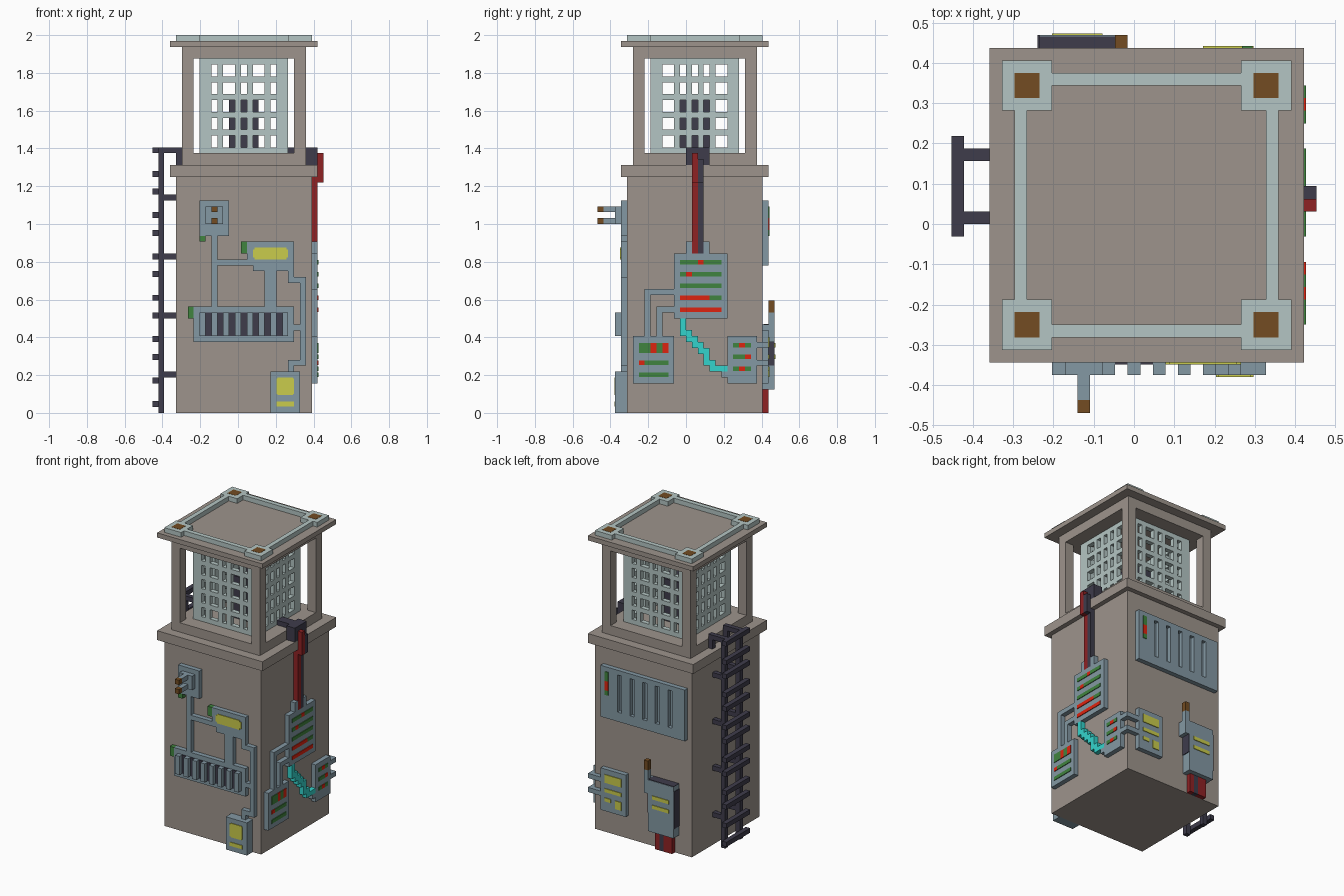
import bpy

if "Cube" in bpy.data.objects:
    bpy.data.objects.remove(bpy.data.objects["Cube"])

U = 1 / 32                      # one block of the grid
OX, OY = -14.5 * U, -15 * U     # grid origin


def material(name, rgb):
    lin = [((c / 255 + 0.055) / 1.055) ** 2.4 for c in rgb]
    m = bpy.data.materials.new(name)
    m.diffuse_color = (*lin, 1)
    m.use_nodes = True
    m.node_tree.nodes["Principled BSDF"].inputs["Base Color"].default_value = m.diffuse_color
    return m


STONE = material("stone_taupe", (157, 148, 140))
STEEL = material("blue_grey_steel", (131, 152, 163))
PALE = material("pale_grille", (180, 197, 195))
DARK = material("dark_metal", (62, 60, 75))
BROWN = material("brown", (115, 76, 34))
CABLE_RED = material("cable_red", (143, 34, 36))
RED = material("signal_red", (222, 36, 16))
GREEN = material("signal_green", (64, 132, 62))
YELLOW = material("yellow", (202, 204, 76))
CYAN = material("cyan", (52, 212, 204))


def boxes(name, mat, items):
    """One object from boxes (i0, i1, j0, j1, k0, k1) in grid blocks."""
    verts, faces = [], []
    for i0, i1, j0, j1, k0, k1 in items:
        n = len(verts)
        verts += [(OX + i * U, OY + j * U, k * U)
                  for k in (k0, k1) for j in (j0, j1) for i in (i0, i1)]
        faces += [[n + a for a in f] for f in (
            (0, 2, 3, 1), (4, 5, 7, 6), (0, 1, 5, 4),
            (2, 6, 7, 3), (0, 4, 6, 2), (1, 3, 7, 5))]
    me = bpy.data.meshes.new(name)
    me.from_pydata(verts, [], faces)
    me.materials.append(mat)
    ob = bpy.data.objects.new(name, me)
    bpy.context.collection.objects.link(ob)
    return ob


T = 0.15  # thickness of painted plates, in blocks


def front(items, depth=1, base=5):
    return [(a, b, base - depth, base, c, d) for a, b, c, d in items]


def back(items, depth=1, base=28):
    return [(a, b, base, base + depth, c, d) for a, b, c, d in items]


def right(items, depth=1, base=27):
    return [(base, base + depth, a, b, c, d) for a, b, c, d in items]


def bar(items, m=0.12):
    return [(a, b, c + m, d - m) for a, b, c, d in items]


# tower body, ledge, open frame and roof slab
boxes("tower_body", STONE, [(4, 27, 5, 28, 0, 40)])
boxes("ledge", STONE, [(3, 28, 4, 29, 40, 42)])
boxes("room_base", STONE, [(5, 26, 6, 27, 42, 44)])
boxes("room_posts", STONE, [(i, i + 2, j, j + 2, 44, 60) for i in (5, 24) for j in (6, 25)])
boxes("room_header", STONE, [(5, 26, 6, 27, 60, 62)])
boxes("roof_slab", STONE, [(3, 28, 4, 29, 62, 63)])

# roof trim
boxes("roof_corner_pads", PALE, [(i, i + 4, j, j + 4, 63, 64) for i in (4, 23) for j in (5, 24)])
boxes("roof_trim_strips", PALE,
      [(8, 23, j, j + 1, 63, 64) for j in (6, 26)] +
      [(i, i + 1, 9, 24, 63, 64) for i in (5, 25)])
boxes("roof_corner_caps", BROWN,
      [(i, i + 2, j, j + 2, 63.5, 64.04) for i in (5, 24) for j in (6, 25)])

# grille cage around a dark core
FX = [(10, 11), (12, 14), (15, 16), (17, 19), (20, 21)]
SY = [(11, 13), (14, 15), (16, 17), (18, 19), (20, 22)]
HZ = [(45, 47), (48, 50), (51, 53), (54, 56), (57, 59)]


def grille(lo, hi, cols):
    out, edge = [], lo
    rails = list(zip([44] + [b for _, b in HZ], [a for a, _ in HZ] + [60]))
    for a, b in cols:
        out.append((edge, a, 44, 60))
        out += [(a, b, c, d) for c, d in rails]
        edge = b
    return out + [(edge, hi, 44, 60)]


boxes("grille_front_back", PALE,
      back(grille(8, 23, FX), 1, 9) + back(grille(8, 23, FX), 1, 23))
boxes("grille_sides", PALE,
      right(grille(10, 23, SY), 1, 8) + right(grille(10, 23, SY), 1, 22))
boxes("core", DARK, [(13, 18, 14, 19, 44, 53)])

# ladder on the left side
boxes("ladder_rails", DARK, [(1, 2, j, j + 1, 0, 45) for j in (15, 20)])
boxes("ladder_rungs", DARK,
      [(0, 1, 14, 22, k, k + 1) for k in (1, 5, 9, 12, 16, 19, 23, 26, 30, 33, 37, 40, 44)])
boxes("ladder_brackets", DARK,
      [(2, 4, j, j + 1, k, k + 1) for j in (15, 20) for k in (6, 16, 26, 36)])
boxes("ladder_hooks", DARK,
      [b for j in (15, 20) for b in ((2, 5, j, j + 1, 44, 45), (4, 5, j, j + 1, 42, 44))])

# front: sensor box with two prongs
boxes("sensor_box", STEEL, front([(8, 13, 30, 36)]) + front([(9, 12, 32, 35)], 1, 4))
boxes("sensor_prongs", STEEL, [(10, 11, 1, 3, k, k + 1) for k in (32, 34)])
boxes("sensor_tips", BROWN, [(10, 11, 0, 1, k, k + 1) for k in (32, 34)])
# front: pipes
boxes("front_pipes", STEEL, front([
    (10, 11, 18, 30), (11, 16, 25, 26), (19, 21, 18, 24),
    (23, 24, 22, 24), (24, 25, 22, 23), (25, 26, 8, 23),
    (23, 25, 8, 9), (23, 24, 7, 8), (24, 25, 14, 15)]))
boxes("display_panel", STEEL, front([(16, 24, 25, 29), (17, 24, 24, 25)]))
boxes("display_screen", YELLOW, front([(17.3, 22.7, 26, 28), (17, 23, 26.3, 27.7)], T, 4))
boxes("front_green_tabs", GREEN, front([(8, 9, 29, 30), (15, 16, 27, 29), (6, 7, 16, 18)]))
# front: radiator
boxes("radiator_plate", STEEL, front([(7, 24, 12, 18)]))
boxes("radiator_slots", DARK, front([(i, i + 1, 13, 17) for i in range(9, 22, 2)], T, 4))
boxes("radiator_fins", STEEL, front([(i, i + 1, 13, 17) for i in range(8, 23, 2)], 1, 4))
# front: lower meter box
boxes("meter_box", STEEL, front([(20, 25, 0, 7)], 2))
boxes("meter_screens", YELLOW,
      front([(21, 24, 3.2, 5.8), (21.2, 23.8, 3, 6), (21, 24, 1.1, 1.9)], T, 3))

# right: three control panels joined by wires
boxes("control_panels", STEEL, right([
    (13, 22, 16, 27), (15, 16, 27, 29), (18, 19, 27, 29),
    (6, 13, 5, 13), (22, 27, 5, 13), (21, 22, 6, 7)]))
boxes("control_wires", STEEL, right([
    (8, 9, 13, 21), (9, 13, 20, 21), (10, 11, 13, 18), (11, 13, 17, 18)]))
boxes("green_lights", GREEN, right(bar([
    (14, 17, 25, 26), (18, 21, 25, 26), (14, 15, 23, 24), (16, 21, 23, 24),
    (14, 21, 21, 22), (19, 21, 19, 20),
    (7, 9, 10, 12), (10, 11, 10, 12), (8, 12, 8, 9), (7, 12, 6, 7),
    (23, 24, 11, 12), (25, 26, 11, 12), (23, 25, 9, 10), (23, 24, 7, 8), (25, 26, 7, 8)]),
    T, 28))
boxes("red_lights", RED, right(bar([
    (17, 18, 25, 26), (15, 16, 23, 24), (14, 19, 19, 20), (14, 21, 17, 18),
    (9, 10, 10, 12), (11, 12, 10, 12), (7, 8, 8, 9),
    (24, 25, 11, 12), (25, 26, 9, 10), (24, 25, 7, 8)]), T, 28))
boxes("cyan_cable", CYAN, right([
    (14, 15, 14, 16), (14, 16, 13, 14), (15, 17, 12, 13), (16, 18, 11, 12),
    (17, 19, 10, 11), (18, 19, 9, 10), (18, 20, 8, 9), (19, 22, 7, 8)]))
# right: power cables rising over the ledge
boxes("red_power_cable", CABLE_RED, [(27, 28, 16, 17, 27, 40), (28, 29, 16, 17, 39, 44)])
boxes("dark_power_cable", DARK, [(27, 28, 17, 18, 27, 40), (28, 29, 17, 18, 39, 43)])
boxes("cable_junction", DARK, [(26, 28, 15, 19, 42, 45), (23, 26, 16, 18, 44, 45)])

# pipes wrapping the back right corner
boxes("corner_pipes", STEEL,
      [b for k in (8, 11) for b in ((27, 28, 27, 29, k, k + 1), (25, 27, 28, 29, k, k + 1))])

# back: slotted vent
SLOTS = (8, 11, 14, 17, 20)
vent = [(5, 25, 25, 27), (5, 25, 35, 36), (5, 8, 27, 35), (21, 25, 27, 35)]
vent += [(i + 1, i + 3, 27, 35) for i in SLOTS[:-1]]
boxes("vent_panel", STEEL, back(vent))
boxes("vent_slot_floors", STEEL, back([(i, i + 1, 27, 35) for i in SLOTS], T))
boxes("vent_light_green", GREEN, back([(23.1, 23.9, 30, 31), (23.1, 23.9, 33, 35)], T, 29))
boxes("vent_light_red", RED, back([(23.1, 23.9, 31, 33)], T, 29))
# back: small display panel
boxes("back_panel", STEEL, back([(19, 25, 5, 14)]))
boxes("back_panel_marks", YELLOW, back(bar([
    (20, 24, 11, 13), (20, 24, 9, 10), (20, 21.5, 6, 8), (22.5, 24, 7, 8)]), T, 29))
# back: power unit with aerial and cables
boxes("power_unit", STEEL, back([(7, 13, 4, 15)], 2))
boxes("power_unit_covers", DARK, [
    (7, 13, 28.1, 29.9, 15, 15.1), (6.85, 7, 28.1, 30, 6, 14), (13, 13.15, 28.1, 30, 8, 12)])
boxes("aerial", STEEL, [(13, 14, 29, 30, 12, 17), (13, 14, 28, 29, 12, 15)])
boxes("aerial_tip", BROWN, [(13, 14, 29, 30, 17, 19)])
boxes("unit_cables_red", CABLE_RED, back([(11, 12, 0, 4), (8, 10, 0, 4)]))
boxes("unit_cable_dark", DARK, back([(10, 11, 0, 4)]))
boxes("unit_marks", YELLOW, back(bar([(8, 12, 11, 12), (8, 12, 9, 10)]), T, 30))
